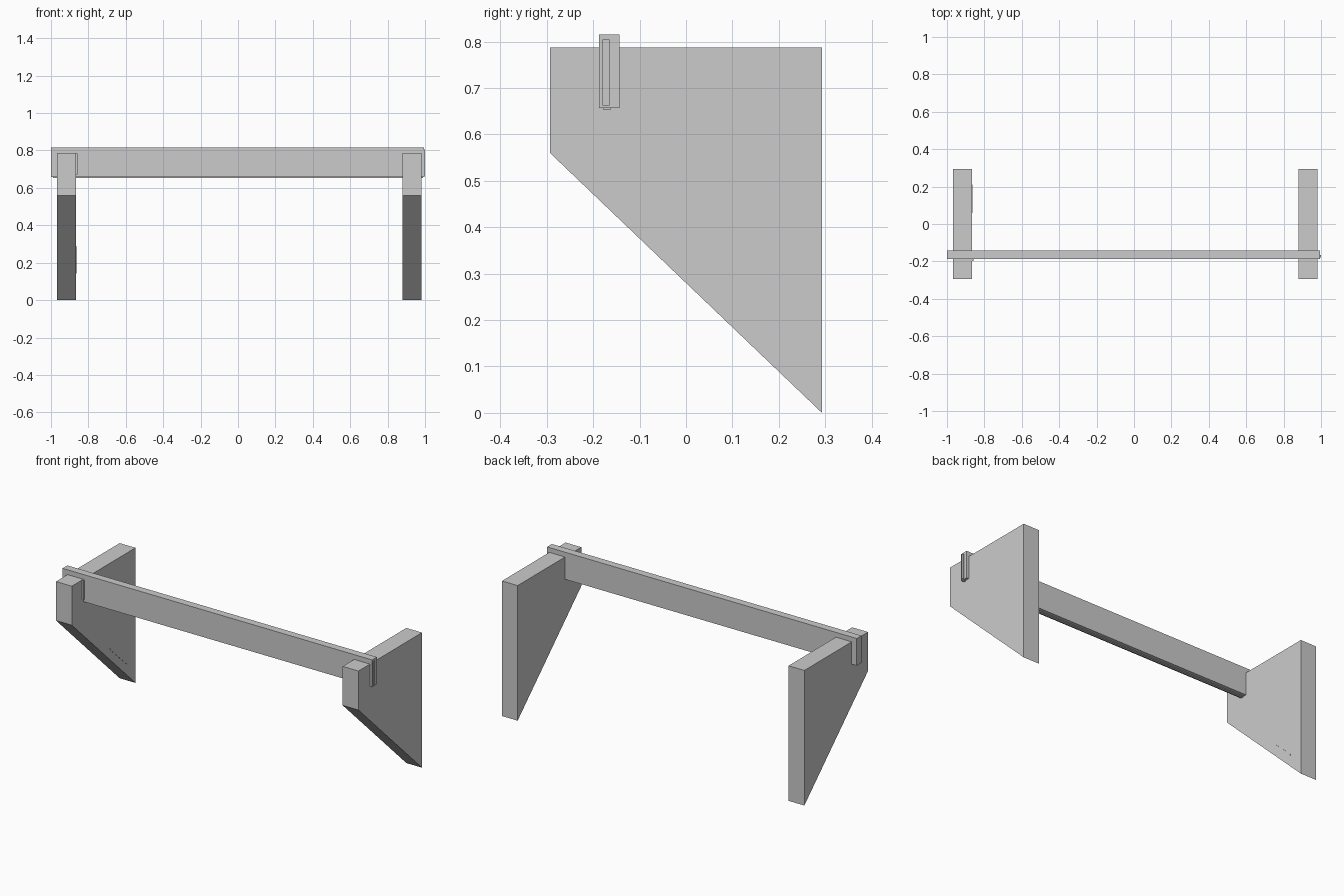
import bpy

if "Cube" in bpy.data.objects:
    bpy.data.objects.remove(bpy.data.objects["Cube"])


def prism(name, profile, x0, x1):
    """Extrude a (y, z) profile between two x positions."""
    n = len(profile)
    verts = [(x, y, z) for x in (x0, x1) for y, z in profile]
    faces = [tuple(range(n))[::-1], tuple(range(n, 2 * n))]
    faces += [(i, (i + 1) % n, (i + 1) % n + n, i + n) for i in range(n)]
    mesh = bpy.data.meshes.new(name)
    mesh.from_pydata(verts, [], faces)
    obj = bpy.data.objects.new(name, mesh)
    bpy.context.collection.objects.link(obj)
    return obj


def box(name, x, y, z):
    return prism(name, [(y[0], z[0]), (y[1], z[0]), (y[1], z[1]), (y[0], z[1])], *x)


# Tapered side panels
panel = [(-0.293, 0.56), (0.293, 0.0), (0.293, 0.787), (-0.293, 0.787)]
prism("left_side_panel", panel, -0.968, -0.866)
prism("right_side_panel", panel, 0.88, 0.981)

# Cross rail that passes through both panels
box("cross_rail", (-1.0, 0.995), (-0.187, -0.143), (0.657, 0.815))

# Thin strips on the rail end and underside
box("rail_end_strip", (0.99, 1.0), (-0.18, -0.165), (0.662, 0.805))
box("rail_bottom_strip", (-0.99, 0.99), (-0.178, -0.163), (0.653, 0.66))

# Small corner strip where the rail meets the left panel
box("corner_strip", (-0.87, -0.858), (-0.197, -0.185), (0.672, 0.785))

# Fine strip along the slope on the inner face of the left panel
prism("slope_strip", [(0.06, 0.28), (0.21, 0.142), (0.21, 0.152), (0.06, 0.29)],
      -0.868, -0.864)
